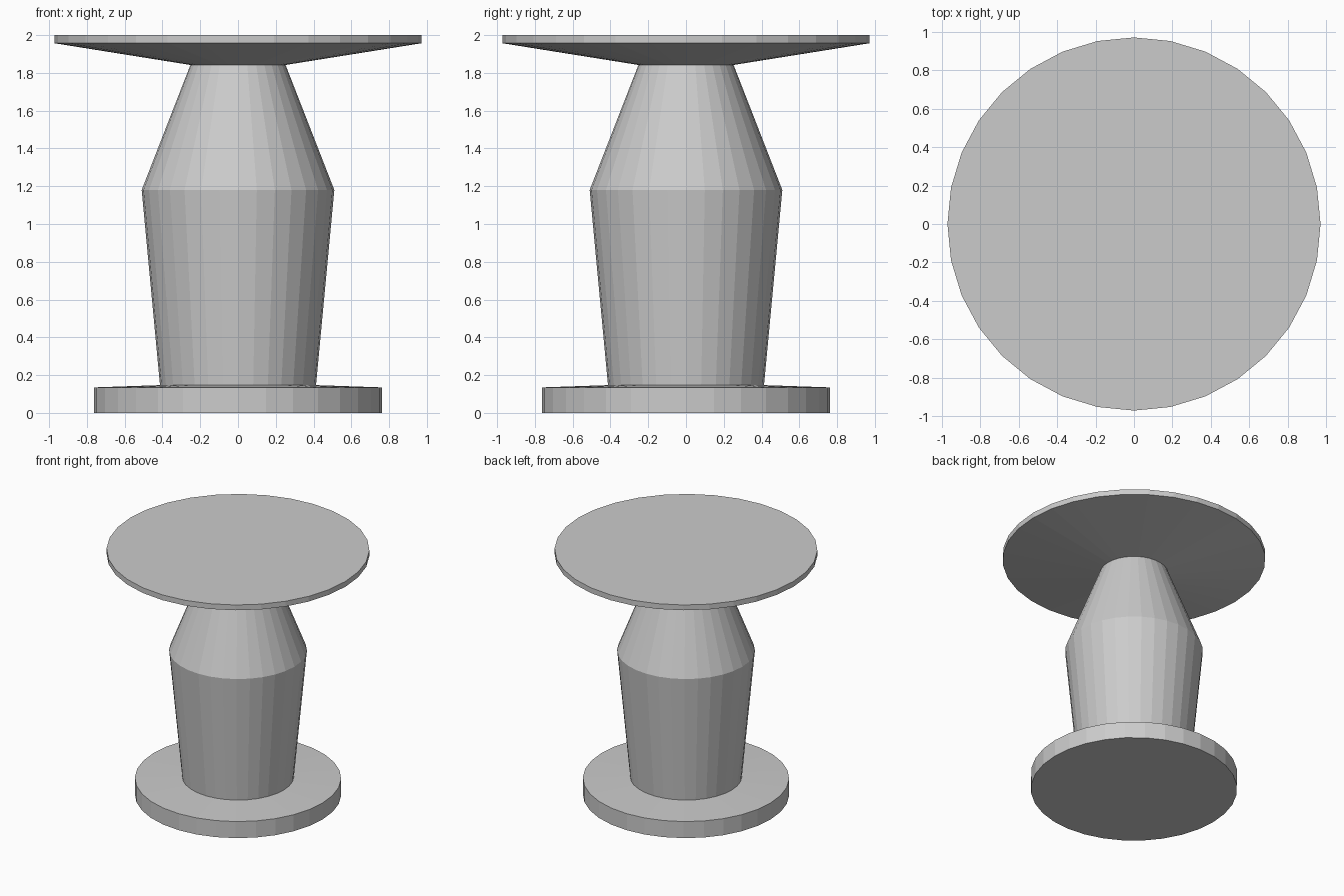
import bpy, bmesh
from math import cos, sin, tau

if "Cube" in bpy.data.objects:
    bpy.data.objects.remove(bpy.data.objects["Cube"])

SIDES = 32


def lathe(name, profile):
    """Revolve (radius, z) points around z and cap both ends."""
    bm = bmesh.new()
    rings = [[bm.verts.new((r * cos(tau * i / SIDES), r * sin(tau * i / SIDES), z))
              for i in range(SIDES)] for r, z in profile]
    for low, high in zip(rings, rings[1:]):
        for i in range(SIDES):
            j = (i + 1) % SIDES
            bm.faces.new((low[i], low[j], high[j], high[i]))
    bm.faces.new(rings[0][::-1])
    bm.faces.new(rings[-1])
    mesh = bpy.data.meshes.new(name)
    bm.to_mesh(mesh)
    bm.free()
    obj = bpy.data.objects.new(name, mesh)
    bpy.context.collection.objects.link(obj)
    return obj


# One continuous turned form: foot disc, swelling body, narrow neck, flared top
lathe("pedestal_table", [
    (0.763, 0.0), (0.763, 0.135),    # foot disc
    (0.413, 0.147),                  # body base
    (0.51, 1.18),                    # shoulder
    (0.252, 1.842),                  # neck
    (0.972, 1.957), (0.972, 2.0),    # table top
])
